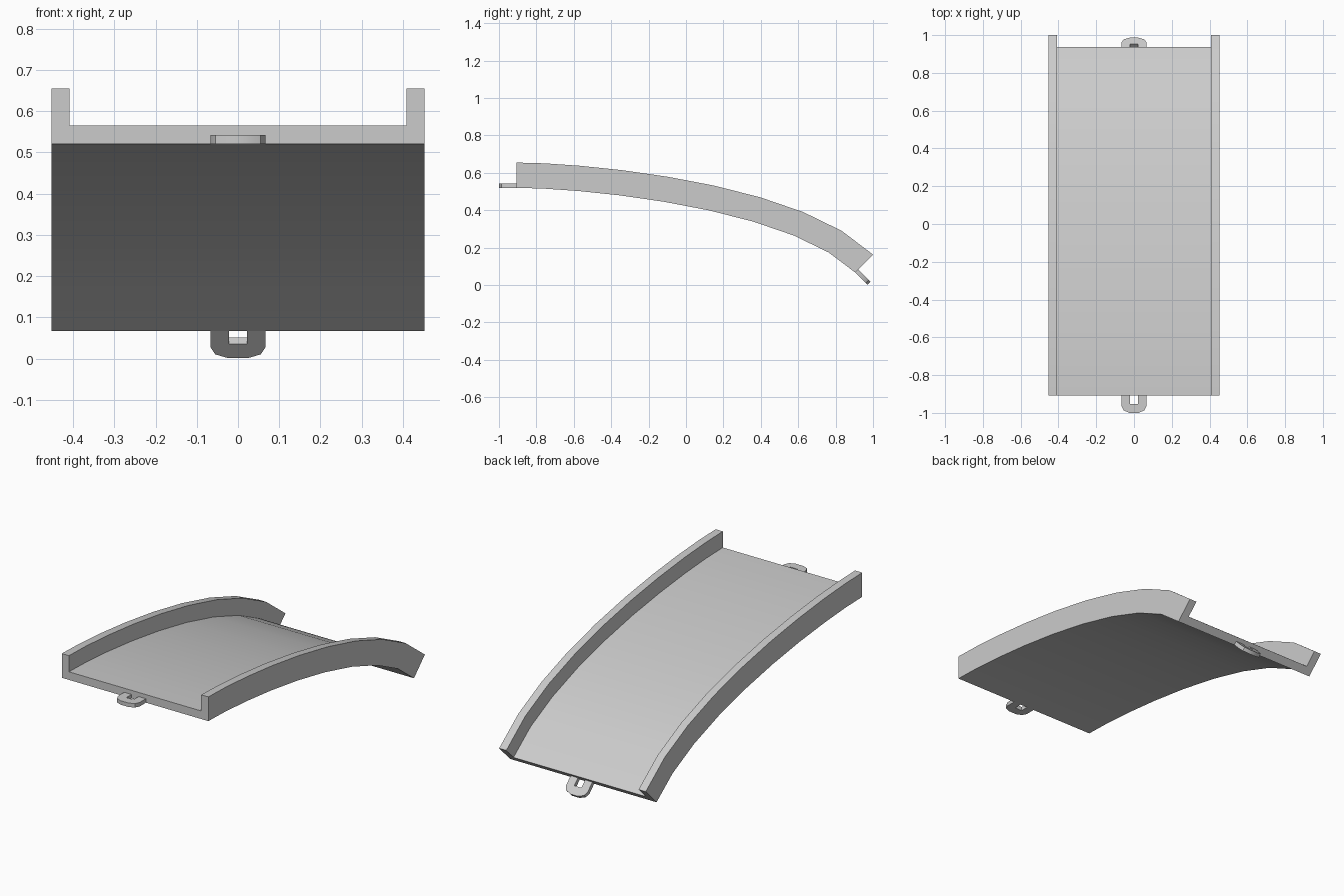
import bpy, bmesh, math
from mathutils import Vector
from mathutils.geometry import interpolate_bezier

if "Cube" in bpy.data.objects:
    bpy.data.objects.remove(bpy.data.objects["Cube"])


def loft(name, rings):
    """Skin a list of closed rings and cap both ends."""
    bm = bmesh.new()
    vs = [[bm.verts.new(p) for p in r] for r in rings]
    n = len(rings[0])
    for a, b in zip(vs, vs[1:]):
        for i in range(n):
            j = (i + 1) % n
            bm.faces.new((a[i], a[j], b[j], b[i]))
    bm.faces.new(vs[0][::-1])
    bm.faces.new(vs[-1])
    bmesh.ops.recalc_face_normals(bm, faces=bm.faces)
    me = bpy.data.meshes.new(name)
    bm.to_mesh(me)
    bm.free()
    ob = bpy.data.objects.new(name, me)
    bpy.context.collection.objects.link(ob)
    bpy.ops.object.select_all(action='DESELECT')
    bpy.context.view_layer.objects.active = ob
    ob.select_set(True)
    bpy.ops.object.shade_smooth_by_angle(angle=math.radians(30))
    return ob


# Track: U-shaped section swept square to a Bezier path along its underside
HANDLE, SEGMENTS = 0.35, 9
start, end = Vector((0, -0.907, 0.52)), Vector((0, 0.905, 0.067))
front_dir = Vector((0, -1, 0))
back_dir = Vector((0, 1, -1)).normalized()
path = interpolate_bezier(start, start - front_dir * HANDLE,
                          end - back_dir * HANDLE * math.sqrt(2), end, SEGMENTS + 1)
OUT, INN, FLOOR, WALL = 0.452, 0.408, 0.045, 0.135
half = [(OUT, 0), (OUT, WALL), (INN, WALL), (INN, FLOOR)]
section = half + [(-x, h) for x, h in reversed(half)]

rings = []
for i, p in enumerate(path):
    if i == 0:
        t = -front_dir
    elif i == SEGMENTS:
        t = back_dir
    else:
        t = (path[i + 1] - path[i - 1]).normalized()
    normal = Vector((0, -t.z, t.y))
    rings.append([p + Vector((x, 0, 0)) + normal * h for x, h in section])
loft("curved_track", rings)


# Connector loops: chamfered U plates continuing the underside at each end
tab_half = [(0.022, 0), (0.067, 0), (0.067, 0.055), (0.055, 0.080), (0.024, 0.093)]
tab = tab_half + [(-x, d) for x, d in reversed(tab_half)] + [(-0.022, 0.045), (0.022, 0.045)]


def connector(name, origin, direction, up):
    loft(name, [[origin + Vector((x, 0, 0)) + direction * d + up * h for x, d in tab]
                for h in (0, 0.022)])


connector("front_connector", start, front_dir, Vector((0, 0, 1)))
connector("back_connector", end, back_dir, Vector((0, 1, 1)).normalized())
